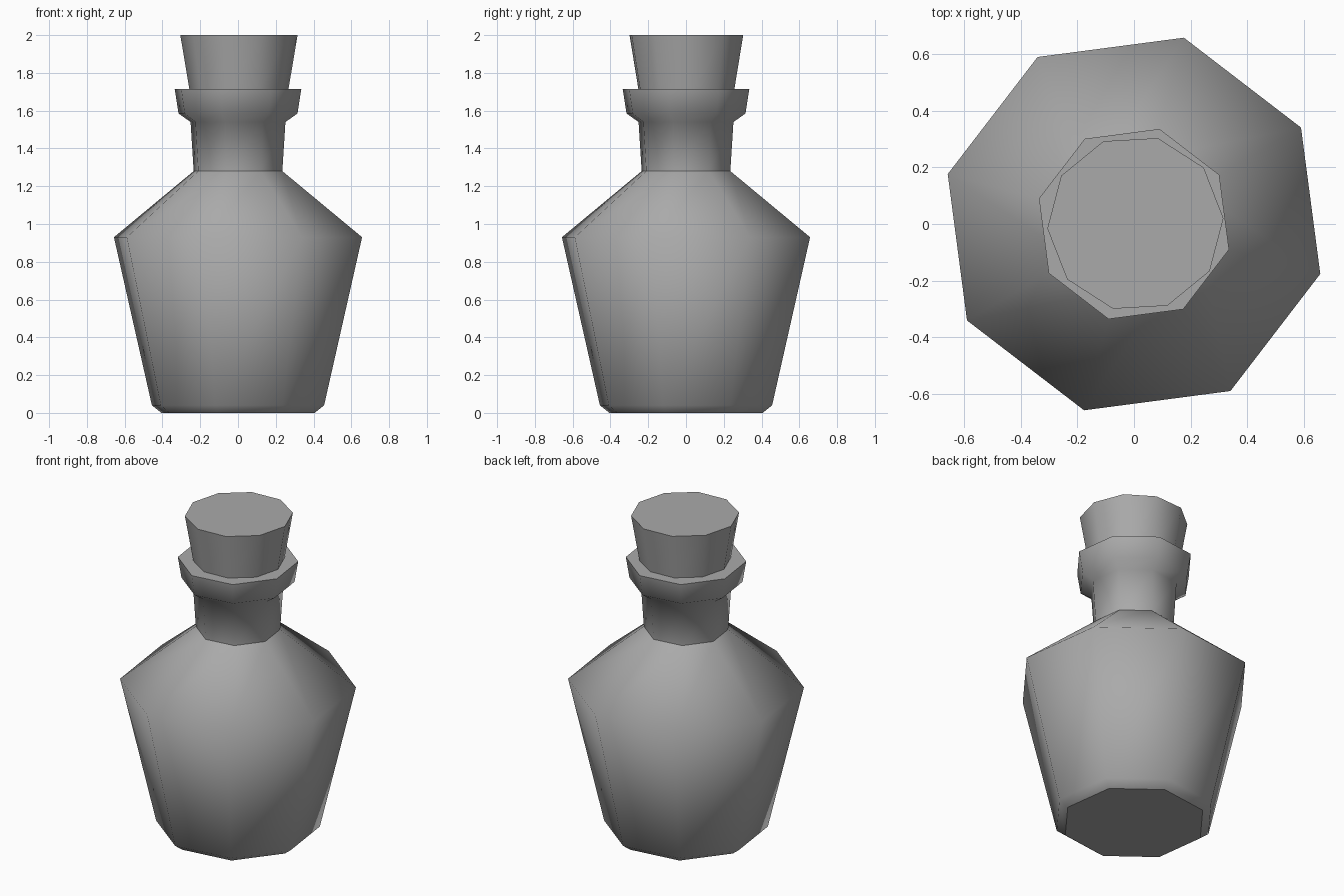
import bpy, bmesh
from math import radians, cos, sin

cube = bpy.data.objects.get("Cube")
if cube:
    bpy.data.objects.remove(cube, do_unlink=True)

# One flat grey for everything
grey = bpy.data.materials.new("grey")
grey.use_nodes = True
color = (0.40, 0.40, 0.40, 1)
grey.diffuse_color = color
grey.node_tree.nodes["Principled BSDF"].inputs["Base Color"].default_value = color


def lathe(name, profile, sides, turn, sharp_rings, center=(0, 0)):
    """Stack polygon rings of (radius, z), cap both ends, shade smooth between sharp rings."""
    bm = bmesh.new()
    angles = [radians(turn + 360 * i / sides) for i in range(sides)]
    rings = [[bm.verts.new((r * cos(a), r * sin(a), z)) for a in angles]
             for r, z in profile]
    for low, high in zip(rings, rings[1:]):
        for i in range(sides):
            j = (i + 1) % sides
            bm.faces.new((low[i], low[j], high[j], high[i]))
    bm.faces.new(rings[0][::-1])
    bm.faces.new(rings[-1])
    for face in bm.faces:
        face.smooth = True
    for k in sharp_rings:
        for i in range(sides):
            bm.edges.get((rings[k][i], rings[k][(i + 1) % sides])).smooth = False
    mesh = bpy.data.meshes.new(name)
    bm.to_mesh(mesh)
    bm.free()
    mesh.materials.append(grey)
    obj = bpy.data.objects.new(name, mesh)
    obj.location = (*center, 0)
    bpy.context.collection.objects.link(obj)
    return obj


# Bottle: chamfered foot, flared body, shoulder, neck and lip
bottle_profile = [(0.42, 0), (0.472, 0.04), (0.68, 0.93), (0.243, 1.28),
                  (0.26, 1.54), (0.326, 1.585), (0.347, 1.715)]
lathe("bottle", bottle_profile, 8, 30, (0, 3, 6))

# Stopper: tapered plug sunk slightly into the lip
lathe("stopper", [(0.257, 1.68), (0.311, 2.0)], 10, 3.3, (0, 1), (0.005, 0.002))
